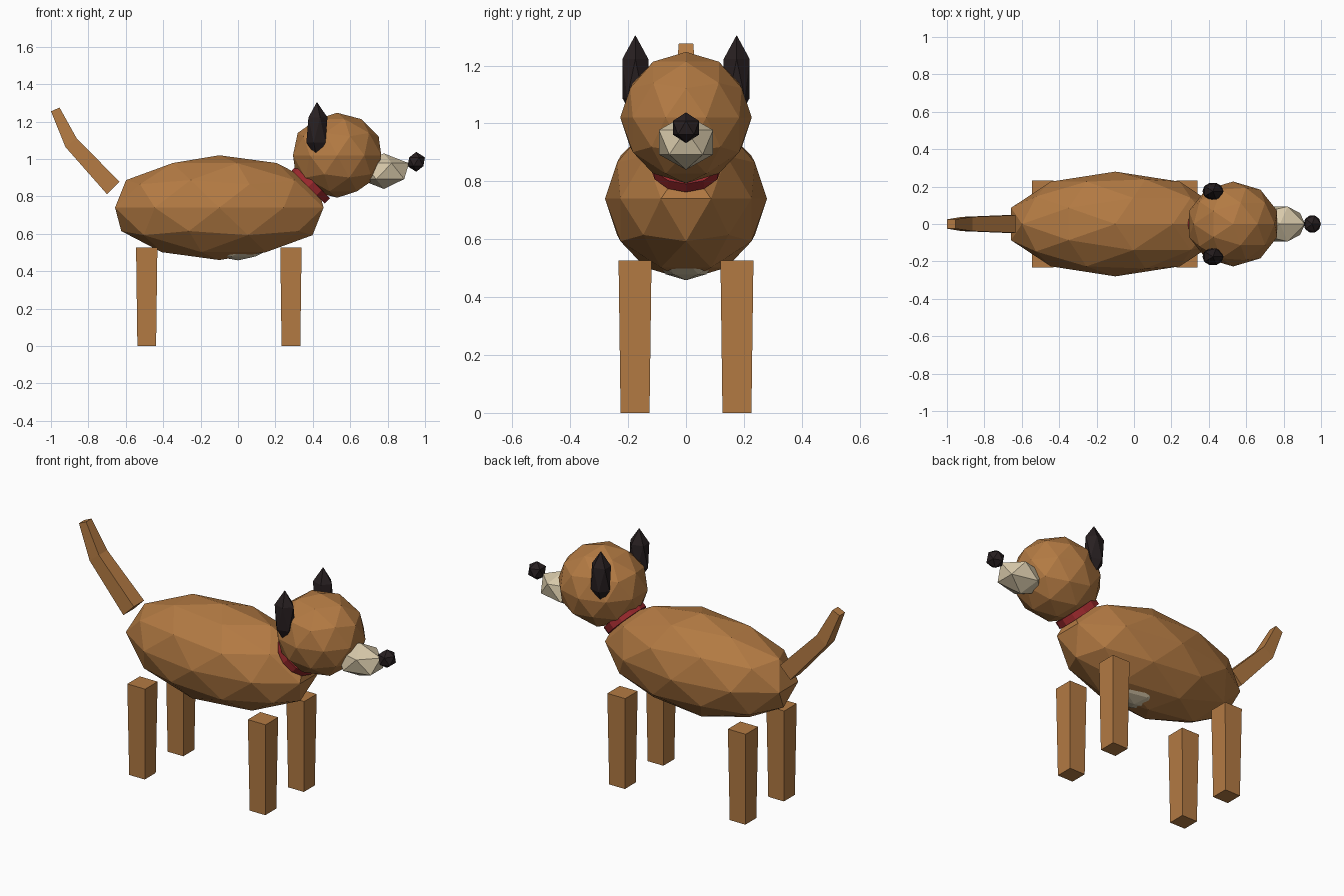
import bpy
import bmesh
from math import radians
from mathutils import Matrix, Vector

default_cube = bpy.data.objects.get("Cube")
if default_cube:
    bpy.data.objects.remove(default_cube, do_unlink=True)


def material(name, rgb):
    mat = bpy.data.materials.new(name)
    mat.use_nodes = True
    colour = (*rgb, 1.0)
    mat.diffuse_color = colour
    mat.node_tree.nodes["Principled BSDF"].inputs["Base Color"].default_value = colour
    return mat


brown = material("brown fur", (0.45, 0.195, 0.056))
cream = material("cream fur", (0.68, 0.58, 0.40))
dark = material("dark brown", (0.021, 0.014, 0.015))
red = material("red collar", (0.33, 0.022, 0.026))


def finish(name, bm, mat):
    bmesh.ops.recalc_face_normals(bm, faces=bm.faces)
    mesh = bpy.data.meshes.new(name)
    bm.to_mesh(mesh)
    bm.free()
    mesh.materials.append(mat)
    obj = bpy.data.objects.new(name, mesh)
    bpy.context.collection.objects.link(obj)
    return obj


def ball(name, centre, radii, mat, detail):
    """Faceted ellipsoid."""
    bm = bmesh.new()
    bmesh.ops.create_icosphere(
        bm, subdivisions=detail, radius=1,
        matrix=Matrix.Translation(centre) @ Matrix.Diagonal((*radii, 1)))
    return finish(name, bm, mat)


def square_loft(name, sections, mat):
    """Square tube through (centre, across direction, half width) sections in the XZ plane."""
    bm = bmesh.new()
    rings = []
    for centre, across, half in sections:
        c, a, b = Vector(centre), Vector(across).normalized() * half, Vector((0, half, 0))
        rings.append([bm.verts.new(c + i * a + j * b)
                      for i, j in ((-1, -1), (1, -1), (1, 1), (-1, 1))])
    for low, high in zip(rings, rings[1:]):
        for i in range(4):
            k = (i + 1) % 4
            bm.faces.new((low[i], low[k], high[k], high[i]))
    bm.faces.new(rings[0])
    bm.faces.new(rings[-1])
    return finish(name, bm, mat)


# Torso and pale belly
ball("body", (-0.1, 0, 0.74), (0.586, 0.28, 0.28), brown, 2)
ball("belly", (0, 0, 0.598), (0.22, 0.14, 0.14), cream, 2)

# Head, snout and nose
ball("head", (0.53, 0, 1.02), (0.248, 0.227, 0.227), brown, 2)
ball("snout", (0.78, 0, 0.935), (0.15, 0.11, 0.095), cream, 1)
ball("nose", (0.953, 0, 0.985), (0.052, 0.053, 0.053), dark, 1)

# Ears and legs, mirrored across the long axis
for side, sign in (("near", -1), ("far", 1)):
    ball(side + "_ear", (0.422, sign * 0.175, 1.155), (0.063, 0.053, 0.15), dark, 1)
    for end, x in (("rear", -0.488), ("fore", 0.283)):
        y = sign * 0.176
        square_loft(f"{side}_{end}_leg",
                    [((x, y, 0), (1, 0, 0), 0.05),
                     ((x, y, 0.527), (1, 0, 0), 0.057)], brown)

# Upswept, bent tail
square_loft("tail",
            [((-0.667, 0, 0.845), (1, 0, 1), 0.047),
             ((-0.893, 0, 1.088), (1, 0, 0.8), 0.038),
             ((-0.977, 0, 1.265), (1, 0, 0.45), 0.025)], brown)

# Tilted collar at the neck
bm = bmesh.new()
bmesh.ops.create_cone(
    bm, cap_ends=True, segments=12, radius1=0.125, radius2=0.125, depth=0.04,
    matrix=Matrix.Translation((0.39, 0, 0.865)) @ Matrix.Rotation(radians(45), 4, "Y"))
finish("collar", bm, red)
